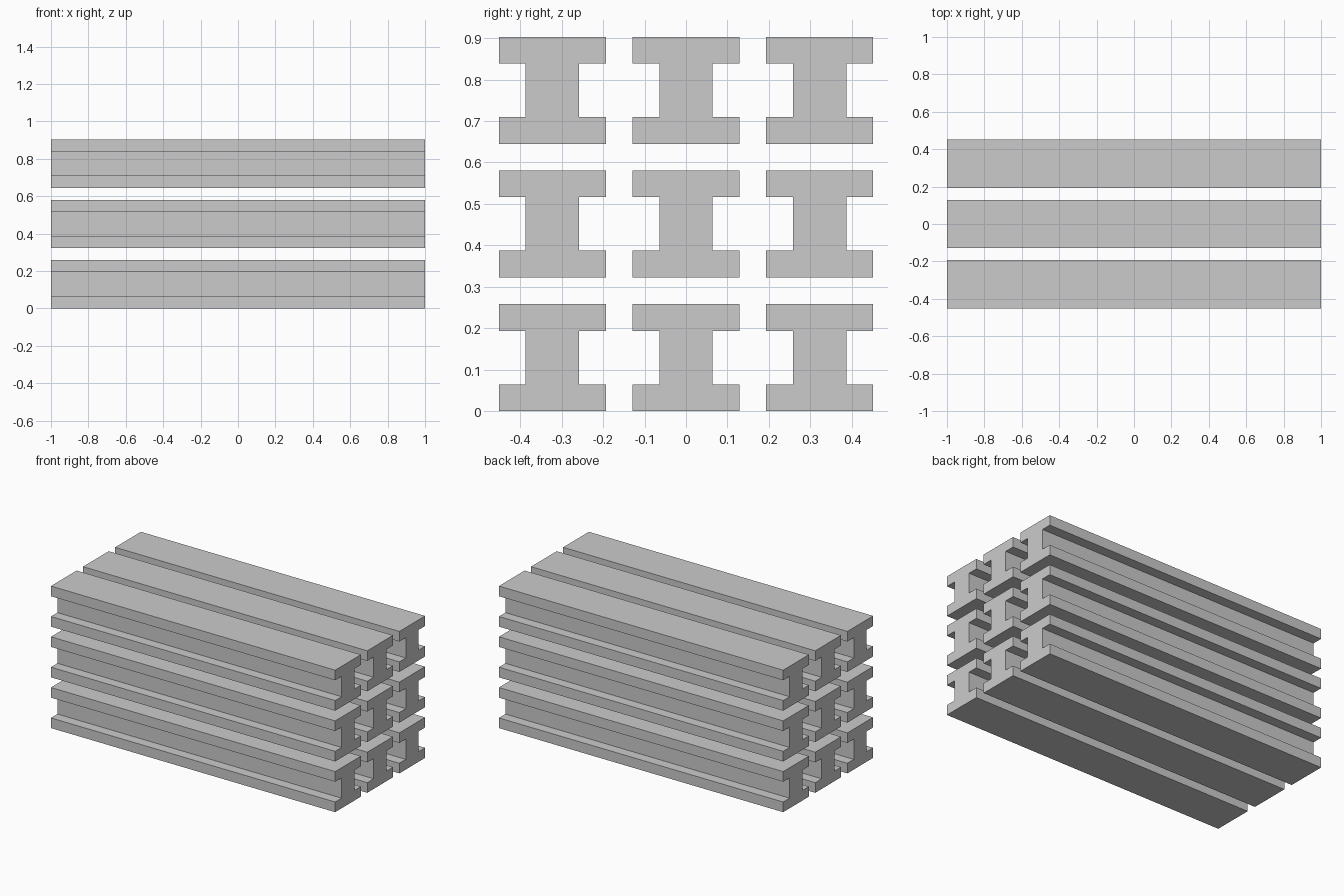
import bpy
import bmesh

if "Cube" in bpy.data.objects:
    bpy.data.objects.remove(bpy.data.objects["Cube"])

U = 2 / 31          # flange thickness; every size is a multiple of it
PITCH = 5 * U       # spacing between beams

# I-beam cross-section: right half bottom to top, then mirrored
half = [(2, 0), (2, 1), (1, 1), (1, 3), (2, 3), (2, 4)]
profile = half + [(-y, z) for y, z in reversed(half)]


def beam_mesh():
    bm = bmesh.new()
    face = bm.faces.new([bm.verts.new((-1, y * U, z * U)) for y, z in profile])
    ext = bmesh.ops.extrude_face_region(bm, geom=[face], use_keep_orig=True)
    verts = [g for g in ext["geom"] if isinstance(g, bmesh.types.BMVert)]
    bmesh.ops.translate(bm, verts=verts, vec=(2, 0, 0))
    bmesh.ops.recalc_face_normals(bm, faces=bm.faces)
    mesh = bpy.data.meshes.new("i_beam")
    bm.to_mesh(mesh)
    bm.free()
    return mesh


# Stack of 3 x 3 beams sharing one mesh
mesh = beam_mesh()
for row in range(3):
    for col in range(3):
        beam = bpy.data.objects.new(f"i_beam_row{row + 1}_col{col + 1}", mesh)
        beam.location = (0, (col - 1) * PITCH, row * PITCH)
        bpy.context.collection.objects.link(beam)
